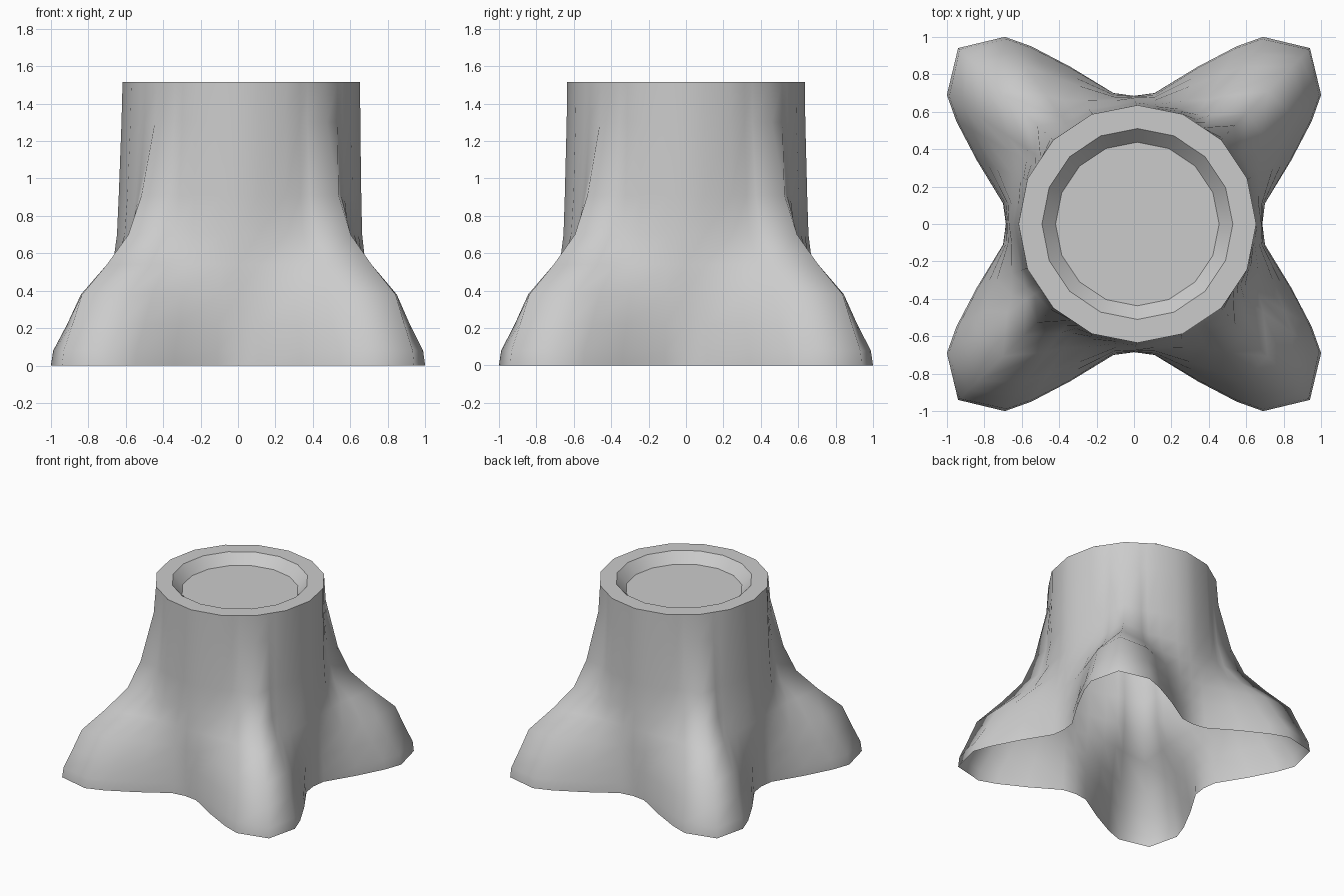
import bpy, bmesh
from math import cos, sin, pi, atan2, hypot

if "Cube" in bpy.data.objects:
    bpy.data.objects.remove(bpy.data.objects["Cube"])

SIDES = 16
GREY = bpy.data.materials.new("plain_grey")
GREY.diffuse_color = (0.6, 0.6, 0.6, 1)
GREY.use_nodes = True
GREY.node_tree.nodes["Principled BSDF"].inputs["Base Color"].default_value = GREY.diffuse_color

# half of one root's foot outline, from the valley (0 deg) to the tip (45 deg),
# with the rate at which each point draws back into the trunk higher up
HALF = [(0.685, 0, 1), (0.70, 0.11, 2.6), (0.84, 0.34, 2.6), (0.95, 0.55, 2.1),
        (1.0, 0.69, 1.7), (0.94, 0.94, 1)]
# height, trunk radius, reach of the root ridge along the diagonal
LEVELS = [(0, 0.685, 1.33), (0.08, 0.685, 1.32), (0.22, 0.683, 1.255),
          (0.38, 0.68, 1.185), (0.54, 0.675, 1.0), (0.70, 0.655, 0.84),
          (0.91, 0.648, 0.745), (1.30, 0.638, 0.65), (1.515, 0.635, 0.635)]
TOP, LEAN = 1.515, 0.018


def foot_outline():
    """Angle, radius and draw-back of every outline point, all four roots."""
    polar = [(atan2(y, x), hypot(x, y), p) for x, y, p in HALF]
    quarter = polar + [(pi / 2 - a, r, p) for a, r, p in polar[-2:0:-1]]
    return [(a + q * pi / 2, r, p) for q in range(4) for a, r, p in quarter]


def polygon_radius(angle, radius):
    """Distance to the edge of the many-sided trunk in one direction."""
    step = 2 * pi / SIDES
    off = angle % step - step / 2
    return radius * cos(step / 2) / cos(off)


def ring(bm, outline, z, trunk, reach=None):
    w = 0 if reach is None else max(0, (reach - trunk) / (1.33 - 0.685))
    verts = []
    for a, foot, power in outline:
        t = polygon_radius(a, trunk)
        r = t + (foot - polygon_radius(a, 0.685)) * w ** power
        verts.append(bm.verts.new((r * cos(a) + LEAN * z / TOP, r * sin(a), z)))
    return verts


def bridge(bm, low, high):
    n = len(low)
    for i in range(n):
        j = (i + 1) % n
        bm.faces.new((low[i], low[j], high[j], high[i]))


def finish(bm, name, angle):
    mesh = bpy.data.meshes.new(name)
    bm.to_mesh(mesh)
    bm.free()
    mesh.materials.append(GREY)
    ob = bpy.data.objects.new(name, mesh)
    bpy.context.collection.objects.link(ob)
    bpy.ops.object.select_all(action='DESELECT')
    ob.select_set(True)
    bpy.context.view_layer.objects.active = ob
    bpy.ops.object.shade_smooth_by_angle(angle=angle)


# flared trunk with four roots, open underneath
bm = bmesh.new()
outline = foot_outline()
rings = [ring(bm, outline, *lv) for lv in LEVELS]
for low, high in zip(rings, rings[1:]):
    bridge(bm, low, high)
finish(bm, "trunk_and_roots", pi / 2)

# flat rim, sloping inner lip and sunken floor
bm = bmesh.new()
corners = [(2 * pi * i / SIDES, 0, 1) for i in range(SIDES)]
cut = []
for radius, z in ((0.635, TOP), (0.51, TOP), (0.437, 1.435)):
    cut.append([bm.verts.new((radius * cos(a) + LEAN, radius * sin(a), z))
                for a, _, _ in corners])
for outer, inner in zip(cut, cut[1:]):
    bridge(bm, outer, inner)
bm.faces.new(cut[-1])
finish(bm, "cut_top", pi / 5)
